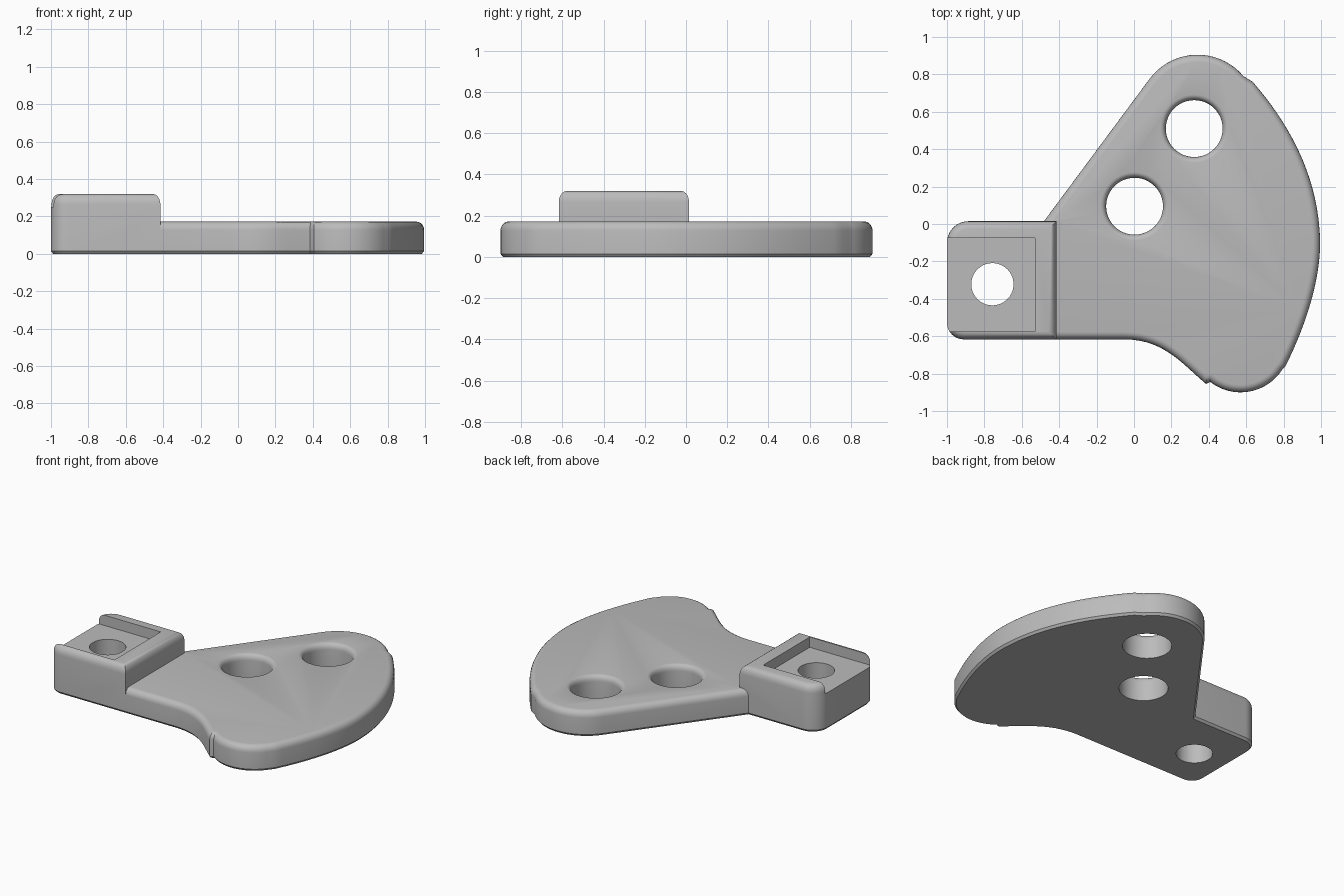
import bpy, bmesh, math
from mathutils import Vector
from mathutils.geometry import interpolate_bezier

if "Cube" in bpy.data.objects:
    bpy.data.objects.remove(bpy.data.objects["Cube"])

grey = bpy.data.materials.new("light grey")
grey.diffuse_color = (0.5, 0.5, 0.5, 1)
grey.use_nodes = True
grey.node_tree.nodes["Principled BSDF"].inputs["Base Color"].default_value = grey.diffuse_color


def arc(cx, cy, r, a0, a1, n):
    return [Vector((cx + r * math.cos(math.radians(a0 + (a1 - a0) * i / n)),
                    cy + r * math.sin(math.radians(a0 + (a1 - a0) * i / n)))) for i in range(n + 1)]


def bez(p0, h0, h1, p1, n):
    pts = interpolate_bezier(*[Vector((*p, 0)) for p in (p0, h0, h1, p1)], n)
    return [p.to_2d() for p in pts]


def inset(loop, d):
    """Offset a clockwise loop inward by d with mitred corners."""
    out = []
    for i, p in enumerate(loop):
        a = (p - loop[i - 1]).normalized()
        b = (loop[(i + 1) % len(loop)] - p).normalized()
        na, nb = Vector((a.y, -a.x)), Vector((b.y, -b.x))
        m = na + nb
        out.append(p + m * (2 * d / m.length_squared))
    return out


def stack(name, rings):
    """Solid from a list of (loop, z) rings."""
    bm = bmesh.new()
    rows = [[bm.verts.new((p.x, p.y, z)) for p in loop] for loop, z in rings]
    n = len(rows[0])
    for lo, hi in zip(rows, rows[1:]):
        for i in range(n):
            bm.faces.new((lo[i], lo[(i + 1) % n], hi[(i + 1) % n], hi[i]))
    bm.faces.new(rows[0][::-1])
    bm.faces.new(rows[-1])
    bmesh.ops.recalc_face_normals(bm, faces=bm.faces)
    me = bpy.data.meshes.new(name)
    bm.to_mesh(me)
    bm.free()
    ob = bpy.data.objects.new(name, me)
    bpy.context.collection.objects.link(ob)
    me.materials.append(grey)
    return ob


def rounded_slab(name, loop, top, r, rh):
    """Slab with a rounded top rim and a small bottom chamfer."""
    loop = [p for i, p in enumerate(loop) if (p - loop[i - 1]).length > 1e-4]
    rings = [(inset(loop, 0.012), 0), (loop, 0.015)]
    for i in range(6):
        t = math.radians(18 * i)
        rings.append((inset(loop, r * (1 - math.cos(t))), top - rh + rh * math.sin(t)))
    return stack(name, rings)


def boolean(ob, other, op):
    bpy.context.view_layer.objects.active = ob
    m = ob.modifiers.new(op, "BOOLEAN")
    m.operation, m.solver, m.object = op, "EXACT", other
    bpy.ops.object.modifier_apply(modifier=m.name)
    bpy.data.objects.remove(other)


# Curved plate, outlined clockwise from the end buried in the block
outline = [Vector((-0.6, -0.617)), Vector((-0.6, -0.145))]
outline += arc(0.34, 0.585, 0.32, 143.5, 40, 18)
outline += bez((0.635, 0.76), (0.86, 0.50), (0.99, 0.22), (0.995, -0.10), 20)
outline += bez((0.995, -0.10), (0.995, -0.33), (0.90, -0.58), (0.81, -0.76), 14)[1:]
outline += arc(0.57, -0.635, 0.265, -33, -128, 16)
outline += bez((0.385, -0.855), (0.26, -0.75), (0.16, -0.617), (-0.05, -0.617), 16)
plate = rounded_slab("mounting_plate", outline, 0.172, 0.04, 0.045)

# Raised block with two rounded outer corners
block_loop = [Vector((-0.415, 0.015)), Vector((-0.415, -0.617))]
block_loop += arc(-0.91, -0.527, 0.09, -90, -180, 8)
block_loop += arc(-0.885, -0.1, 0.115, 180, 90, 10)
block = rounded_slab("raised_block", block_loop, 0.32, 0.04, 0.055)
boolean(plate, block, "UNION")

# Open-ended recess in the block
pocket = [Vector(p) for p in ((-1.1, -0.575), (-1.1, -0.075), (-0.53, -0.075), (-0.53, -0.575))]
boolean(plate, stack("recess_cutter", [(pocket, 0.25), (pocket, 0.5)]), "DIFFERENCE")

# Through holes: two with a rounded mouth, one plain
for x, y in ((0.003, 0.095), (0.322, 0.51)):
    rings = [(arc(x, y, 0.152, 360, 7.5, 47), -0.1)]
    for i in range(6):
        t = math.radians(18 * i)
        rings.append((arc(x, y, 0.152 + 0.03 * (1 - math.cos(t)), 360, 7.5, 47),
                      0.132 + 0.04 * math.sin(t)))
    rings.append((rings[-1][0], 0.3))
    boolean(plate, stack("hole_cutter", rings), "DIFFERENCE")
bolt = arc(-0.757, -0.322, 0.113, 360, 9, 39)
boolean(plate, stack("bolt_cutter", [(bolt, -0.1), (bolt, 0.5)]), "DIFFERENCE")

plate.name = "bracket_plate"
bpy.ops.object.select_all(action="DESELECT")
plate.select_set(True)
bpy.context.view_layer.objects.active = plate
bpy.ops.object.shade_smooth_by_angle(angle=math.radians(30))
